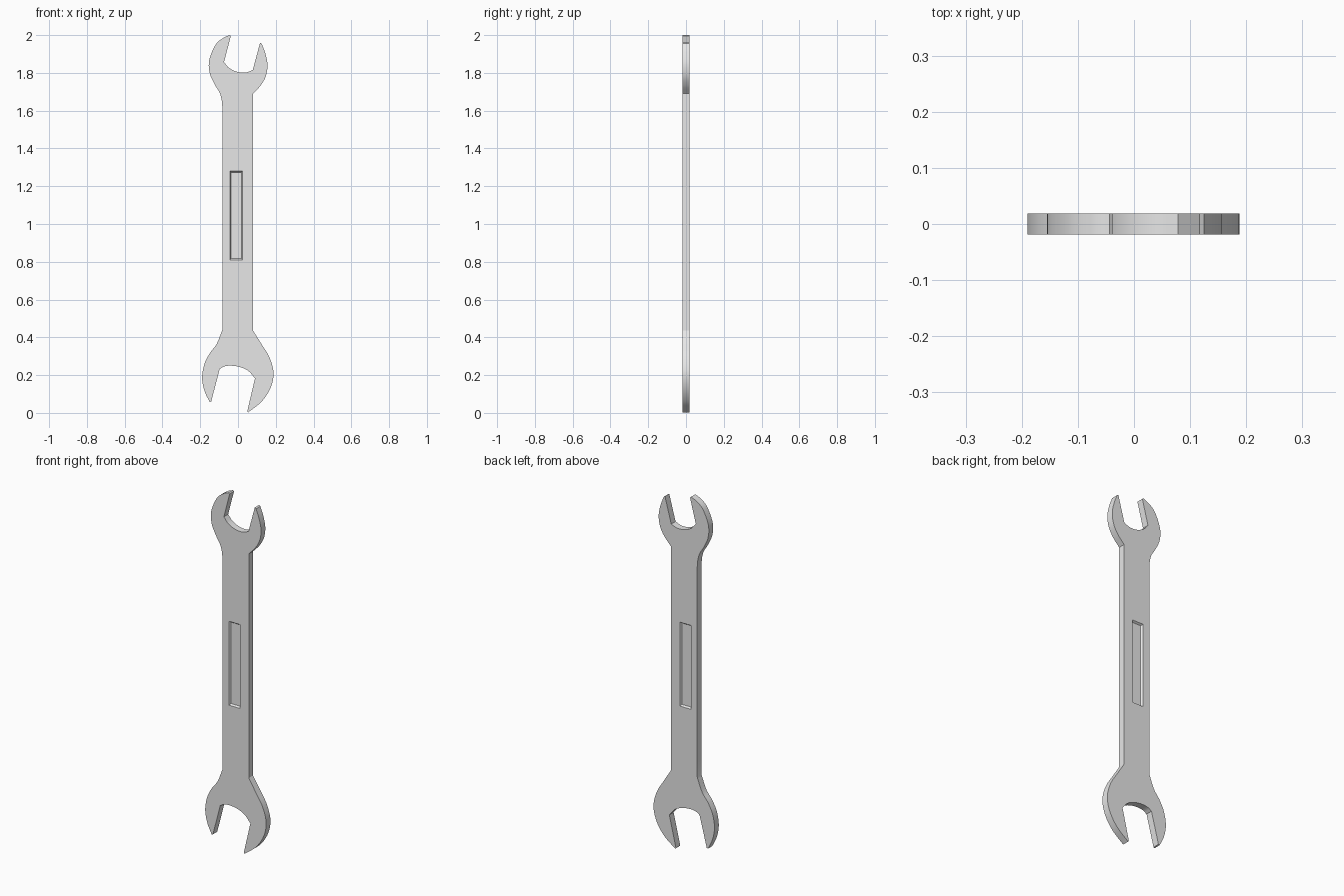
import bpy, bmesh
from mathutils import Vector

if "Cube" in bpy.data.objects:
    bpy.data.objects.remove(bpy.data.objects["Cube"])

HALF = 0.019  # half thickness of the flat bar


def smooth_run(pts, steps=7):
    """Catmull-Rom curve through the given (x, z) points."""
    p = [Vector(q) for q in pts]
    p = [2 * p[0] - p[1]] + p + [2 * p[-1] - p[-2]]
    out = []
    for i in range(1, len(p) - 2):
        a, b, c, d = p[i - 1:i + 3]
        for k in range(steps):
            t = k / steps
            out.append(0.5 * (2 * b + (c - a) * t + (2 * a - 5 * b + 4 * c - d) * t * t
                              + (3 * b - a - 3 * c + d) * t ** 3))
    out.append(p[-2])
    return out


# Outline, clockwise from the upper left of the handle: each run is one smooth curve
runs = [
    # upper jaw: left outside, throat, right outside
    [(-.083, 1.62), (-.087, 1.66), (-.098, 1.697), (-.124, 1.74), (-.150, 1.80),
     (-.152, 1.87), (-.118, 1.95), (-.078, 1.985), (-.044, 2.0)],
    [(-.038, 1.995)],
    [(-.074, 1.857), (-.047, 1.826), (-.005, 1.806), (.04, 1.802), (.078, 1.815)],
    [(.117, 1.96)],
    [(.125, 1.955), (.144, 1.905), (.156, 1.845), (.148, 1.785), (.121, 1.735), (.08, 1.69)],
    # lower jaw: right outside, throat, left outside
    [(.08, 1.67)],
    [(.08, .435), (.122, .368), (.166, .295), (.188, .212), (.172, .132), (.125, .06), (.054, .003)],
    [(.049, .008)],
    [(.09, .183), (.055, .222), (.01, .243), (-.04, .25), (-.075, .245), (-.097, .232)],
    [(-.142, .06)],
    [(-.15, .058), (-.177, .115), (-.19, .185), (-.178, .258), (-.150, .315),
     (-.113, .365), (-.083, .44)],
]
outline = []
for r in runs:
    outline += smooth_run(r) if len(r) > 1 else [Vector(r[0])]

# Flat wrench body
bm = bmesh.new()
face = bm.faces.new([bm.verts.new((q.x, -HALF, q.y)) for q in outline])
ext = bmesh.ops.extrude_face_region(bm, geom=[face])
bmesh.ops.translate(bm, vec=(0, 2 * HALF, 0),
                    verts=[g for g in ext["geom"] if isinstance(g, bmesh.types.BMVert)])
bmesh.ops.recalc_face_normals(bm, faces=bm.faces[:])

# Sunken panel on both sides: cut the handle faces, then inset inward
X0, X1, Z0, Z1 = -.043, .025, .81, 1.28


def broad(lo, hi):
    return [f for f in bm.faces if abs(f.normal.y) > .9 and lo < f.calc_center_median().z < hi]


for z in (Z0, Z1):
    bmesh.ops.bisect_plane(bm, geom=bm.verts[:] + bm.edges[:] + bm.faces[:],
                           plane_co=(0, 0, z), plane_no=(0, 0, 1))
for x in (X0, X1):
    fs = broad(Z0, Z1)
    es = list({e for f in fs for e in f.edges})
    vs = list({v for f in fs for v in f.verts})
    bmesh.ops.bisect_plane(bm, geom=vs + es + fs, plane_co=(x, 0, 0), plane_no=(1, 0, 0))
panels = [f for f in broad(Z0, Z1) if X0 < f.calc_center_median().x < X1]
bmesh.ops.inset_region(bm, faces=panels, thickness=.007, depth=-.01, use_even_offset=True)

mesh = bpy.data.meshes.new("wrench")
bm.to_mesh(mesh)
bm.free()
wrench = bpy.data.objects.new("wrench", mesh)
bpy.context.collection.objects.link(wrench)

# Plain steel colour
steel = bpy.data.materials.new("steel grey")
steel.diffuse_color = (.8, .8, .8, 1)
steel.use_nodes = True
steel.node_tree.nodes["Principled BSDF"].inputs["Base Color"].default_value = steel.diffuse_color
mesh.materials.append(steel)

bpy.context.view_layer.objects.active = wrench
wrench.select_set(True)
bpy.ops.object.shade_smooth_by_angle(angle=.5)
